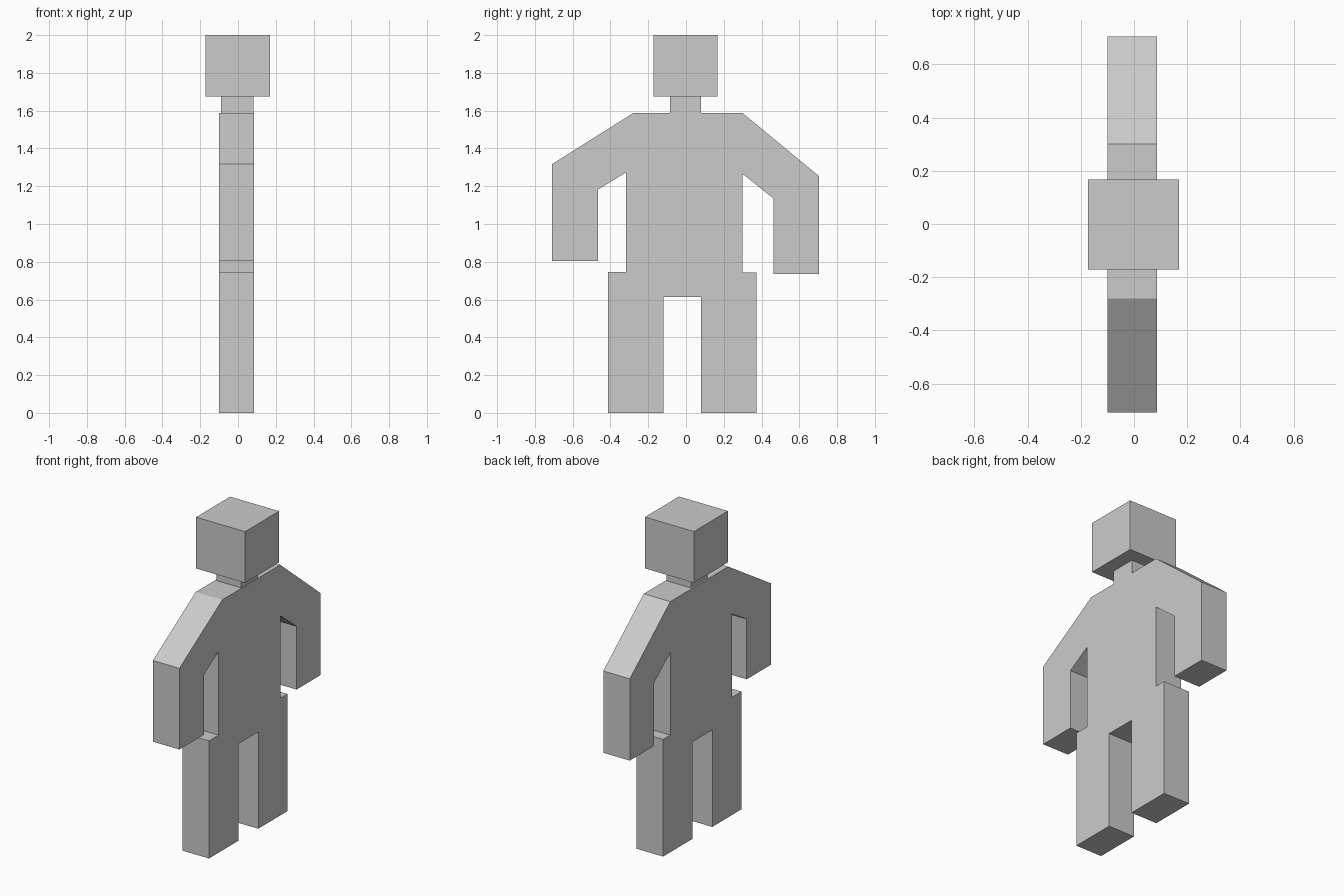
import bpy
import bmesh

default_cube = bpy.data.objects.get("Cube")
if default_cube:
    bpy.data.objects.remove(default_cube, do_unlink=True)

grey = bpy.data.materials.new("plain_grey")
grey.use_nodes = True
colour = (0.6, 0.6, 0.6, 1)
grey.diffuse_color = colour
grey.node_tree.nodes["Principled BSDF"].inputs["Base Color"].default_value = colour

BACK, FRONT = -0.1, 0.086  # body thickness along x


def slab(name, outline, x0=BACK, x1=FRONT):
    """Extrude a (y, z) outline along x into a closed flat-sided part."""
    bm = bmesh.new()
    face = bm.faces.new([bm.verts.new((x0, y, z)) for y, z in outline])
    extruded = bmesh.ops.extrude_face_region(bm, geom=[face])["geom"]
    moved = [v for v in extruded if isinstance(v, bmesh.types.BMVert)]
    bmesh.ops.translate(bm, verts=moved, vec=(x1 - x0, 0, 0))
    bmesh.ops.recalc_face_normals(bm, faces=bm.faces)
    mesh = bpy.data.meshes.new(name)
    bm.to_mesh(mesh)
    bm.free()
    mesh.materials.append(grey)
    obj = bpy.data.objects.new(name, mesh)
    bpy.context.collection.objects.link(obj)
    return obj


def box(name, y0, y1, z0, z1, x0=BACK, x1=FRONT):
    return slab(name, [(y0, z0), (y1, z0), (y1, z1), (y0, z1)], x0, x1)


# Head and neck
box("head", -0.172, 0.168, 1.675, 2, -0.173, 0.17)
box("neck", -0.085, 0.08, 1.585, 1.675, -0.09, 0.082)

# Torso, with the hips dropping between the legs
slab("torso", [(-0.28, 1.587), (0.3, 1.587), (0.3, 0.742), (0.08, 0.742),
               (0.08, 0.613), (-0.12, 0.613), (-0.12, 0.745),
               (-0.318, 0.745), (-0.318, 1.273)])

# Bent arms: shoulder, elbow, hand, inner elbow, armpit
slab("front_arm", [(-0.28, 1.587), (-0.709, 1.317), (-0.709, 0.803),
                   (-0.465, 0.803), (-0.465, 1.183), (-0.318, 1.273)])
slab("back_arm", [(0.3, 1.587), (0.705, 1.253), (0.705, 0.735),
                  (0.463, 0.735), (0.463, 1.135), (0.3, 1.265)])

# Legs
box("front_leg", -0.413, -0.12, 0, 0.745)
box("back_leg", 0.08, 0.372, 0, 0.742)
